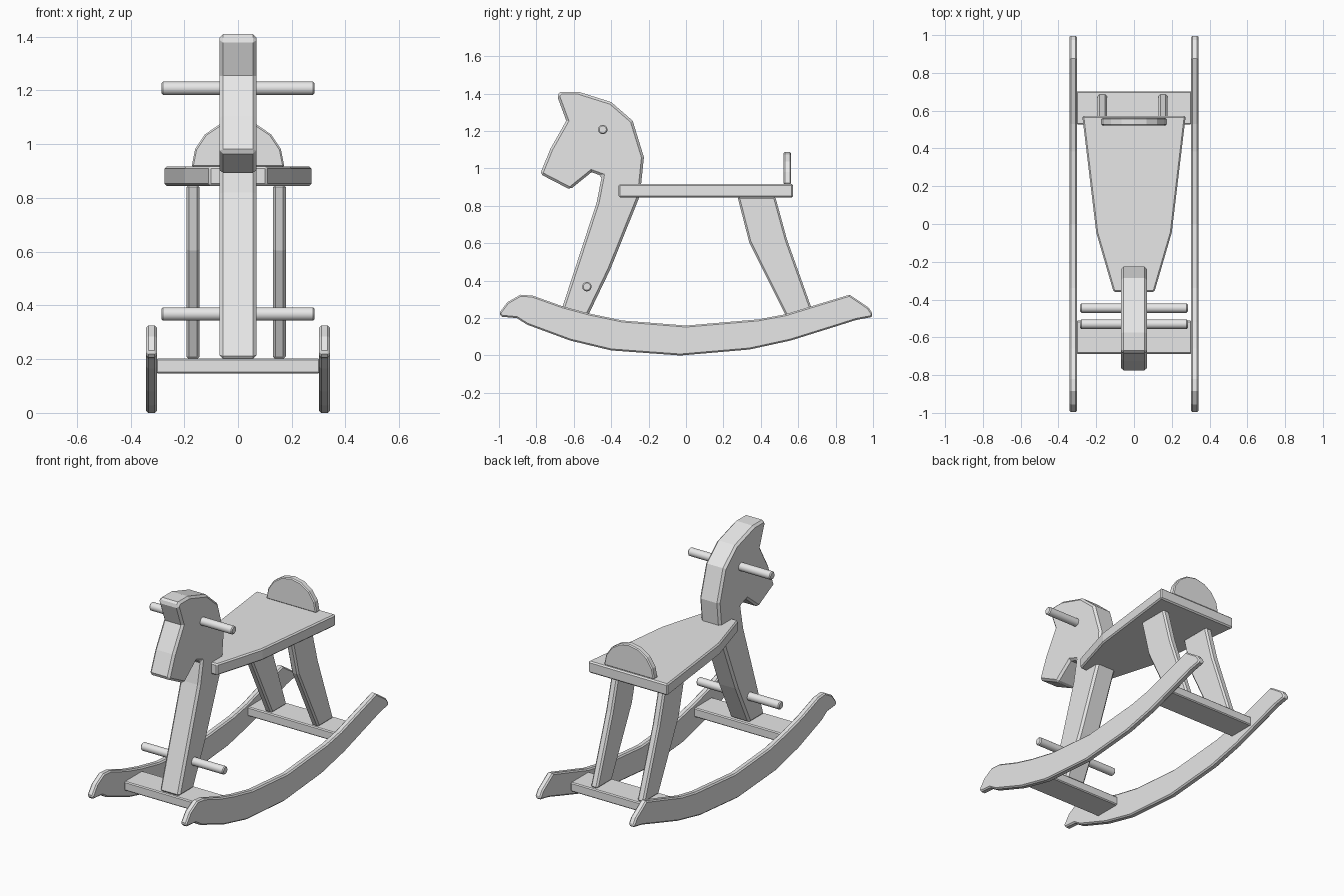
import bpy
import bmesh
import math

cube = bpy.data.objects.get("Cube")
if cube:
    bpy.data.objects.remove(cube, do_unlink=True)

# One plain finish for every part
COLOUR = (0.8, 0.8, 0.8, 1.0)
wood = bpy.data.materials.new("pale_grey_wood")
wood.use_nodes = True
wood.diffuse_color = COLOUR
wood.node_tree.nodes["Principled BSDF"].inputs["Base Color"].default_value = COLOUR


def finish(obj, bevel):
    obj.data.materials.append(wood)
    mod = obj.modifiers.new("eased_edges", "BEVEL")
    mod.width = bevel
    mod.segments = 1
    mod.limit_method = "ANGLE"
    mod.angle_limit = math.radians(60)
    return obj


def board(name, outline, axis, low, high, bevel):
    """Extrude a flat outline along an axis from low to high."""
    place = {"X": lambda a, b: (low, a, b),
             "Y": lambda a, b: (a, low, b),
             "Z": lambda a, b: (a, b, low)}[axis]
    bm = bmesh.new()
    face = bm.faces.new([bm.verts.new(place(a, b)) for a, b in outline])
    new = bmesh.ops.extrude_face_region(bm, geom=[face])["geom"]
    step = [(high - low) if axis == name_ else 0 for name_ in "XYZ"]
    bmesh.ops.translate(bm, vec=step, verts=[g for g in new if isinstance(g, bmesh.types.BMVert)])
    bmesh.ops.recalc_face_normals(bm, faces=bm.faces)
    mesh = bpy.data.meshes.new(name)
    bm.to_mesh(mesh)
    bm.free()
    obj = bpy.data.objects.new(name, mesh)
    bpy.context.collection.objects.link(obj)
    return finish(obj, bevel)


def rod(name, y, z):
    """Round peg running across the body."""
    bpy.ops.mesh.primitive_cylinder_add(vertices=24, radius=0.025, depth=0.57,
                                        location=(0, y, z), rotation=(0, math.pi / 2, 0))
    obj = bpy.context.object
    obj.name = name
    bpy.ops.object.shade_smooth_by_angle(angle=math.radians(30))
    finish(obj, 0.006)


# Head and neck, cut from one thick plank
head = [(-0.69, 1.39), (-0.67, 1.41), (-0.575, 1.41), (-0.40, 1.355), (-0.285, 1.255),
        (-0.225, 1.06), (-0.24, 0.915), (-0.25, 0.845), (-0.405, 0.46), (-0.53, 0.2),
        (-0.68, 0.2), (-0.477, 0.82), (-0.45, 0.96), (-0.505, 0.98), (-0.62, 0.887),
        (-0.78, 0.97), (-0.725, 1.105), (-0.64, 1.255)]
board("head_and_neck", head, "X", -0.068, 0.068, 0.013)

# Curved rockers
rocker = [(-1, 0.225), (-0.955, 0.285), (-0.885, 0.325), (-0.82, 0.32), (-0.66, 0.263),
          (-0.52, 0.225), (-0.34, 0.187), (0, 0.16), (0.385, 0.193), (0.53, 0.22),
          (0.67, 0.263), (0.875, 0.325), (0.975, 0.257), (1, 0.22), (0.99, 0.205),
          (0.91, 0.19), (0.80, 0.155), (0.56, 0.08), (0.34, 0.032), (-0.03, 0.0),
          (-0.4, 0.027), (-0.62, 0.08), (-0.85, 0.165), (-0.905, 0.2), (-0.985, 0.207)]
board("right_rocker", rocker, "X", -0.342, -0.302, 0.008)
board("left_rocker", rocker, "X", 0.302, 0.342, 0.008)

# Crossbars joining the rockers
for name, front, back in (("front_crossbar", -0.687, -0.512), ("rear_crossbar", 0.527, 0.702)):
    board(name, [(front, 0.146), (back, 0.146), (back, 0.203), (front, 0.203)],
          "X", -0.305, 0.305, 0.006)

# Bent back legs
leg = [(0.275, 0.85), (0.338, 0.605), (0.54, 0.2), (0.69, 0.2), (0.54, 0.62), (0.477, 0.85)]
board("right_back_leg", leg, "X", -0.192, -0.143, 0.01)
board("left_back_leg", leg, "X", 0.13, 0.178, 0.01)

# Tapered seat
half = [(0.108, -0.36), (0.2, -0.045), (0.274, 0.573)]
seat = half + [(-x, y) for x, y in reversed(half)]
board("seat", seat, "Z", 0.845, 0.917, 0.008)

# Half-round seat back
arc = [math.pi * i / 8 for i in range(9)]
back = [(0.173 * math.cos(a), 0.915 + 0.173 * math.sin(a)) for a in arc]
board("seat_back", back, "Y", 0.522, 0.562, 0.006)

# Handle and footrest
rod("handle", -0.445, 1.208)
rod("footrest", -0.53, 0.368)
